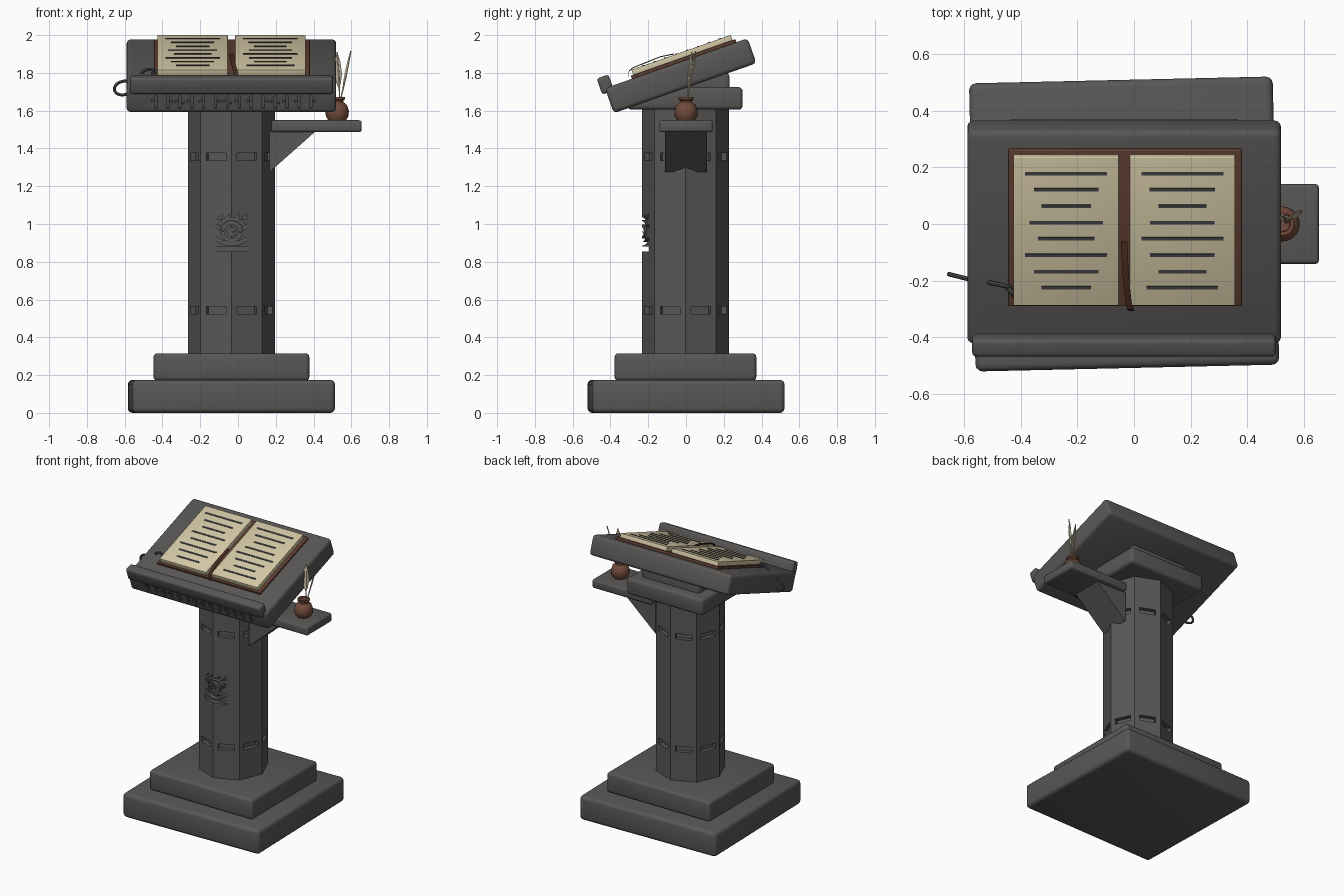
import bpy, bmesh
from math import radians, sin, cos, pi
from mathutils import Matrix, Vector

cube = bpy.data.objects.get("Cube")
if cube:
    bpy.data.objects.remove(cube, do_unlink=True)


def material(name, r, g, b):
    m = bpy.data.materials.new(name)
    m.use_nodes = True
    m.diffuse_color = (r, g, b, 1)
    node = next(n for n in m.node_tree.nodes if n.type == 'BSDF_PRINCIPLED')
    node.inputs["Base Color"].default_value = (r, g, b, 1)
    node.inputs["Roughness"].default_value = 0.8
    return m


STONE = material("dark stone", .1, .096, .092)
PAPER = material("parchment", .66, .58, .38)
LEATHER = material("brown leather", .12, .05, .032)
CLAY = material("fired clay", .17, .07, .045)
RIBBON = material("dark ribbon", .07, .026, .016)
INK = material("ink", .055, .055, .062)
IRON = material("iron", .08, .085, .09)
FEATHER = material("feather", .6, .53, .38)

T = Matrix.Translation
CX = -.035
# Frame of the sloping desk
DESK = T((CX, -.028, 1.785)) @ Matrix.Rotation(radians(19.3), 4, 'X')


def smooth(obj):
    bpy.ops.object.select_all(action='DESELECT')
    obj.select_set(True)
    bpy.context.view_layer.objects.active = obj
    bpy.ops.object.shade_smooth_by_angle(angle=radians(35))


def finish(name, bm, mat, shade=True):
    bmesh.ops.recalc_face_normals(bm, faces=bm.faces[:])
    me = bpy.data.meshes.new(name)
    bm.to_mesh(me)
    bm.free()
    obj = bpy.data.objects.new(name, me)
    bpy.context.collection.objects.link(obj)
    if mat:
        me.materials.append(mat)
    if shade:
        smooth(obj)
    return obj


def add_box(bm, size, matrix):
    bmesh.ops.create_cube(bm, size=1, matrix=matrix @ Matrix.Diagonal((*size, 1)))


def box(name, size, loc, mat, bevel=0, frame=Matrix()):
    bm = bmesh.new()
    add_box(bm, size, Matrix())
    if bevel:
        bmesh.ops.bevel(bm, geom=bm.edges[:], offset=bevel, segments=3,
                        profile=.5, affect='EDGES')
    bm.transform(frame @ T(loc))
    return finish(name, bm, mat)


def add_prism(bm, points, depth, matrix=Matrix()):
    """Outline in x and z, extruded along y and centred on it."""
    face = bm.faces.new([bm.verts.new(matrix @ Vector((x, -depth / 2, z))) for x, z in points])
    new = bmesh.ops.extrude_face_region(bm, geom=[face])["geom"]
    bmesh.ops.translate(bm, verts=[v for v in new if isinstance(v, bmesh.types.BMVert)],
                        vec=matrix.to_3x3() @ Vector((0, depth, 0)))


def arc(cz, r_in, r_out, a0, a1, n=12):
    def side(r, order):
        return [(r * cos(a), cz + r * sin(a))
                for a in (radians(a0 + (a1 - a0) * i / n) for i in order)]
    return side(r_out, range(n + 1)) + side(r_in, range(n, -1, -1))


def cut(obj, bm):
    cutter = finish("cutter", bm, None, False)
    cutter.hide_render = True
    mod = obj.modifiers.new("cut", 'BOOLEAN')
    mod.operation, mod.solver, mod.object = 'DIFFERENCE', 'EXACT', cutter
    mod.use_self = True
    bpy.context.view_layer.objects.active = obj
    bpy.ops.object.modifier_apply(modifier=mod.name)
    bpy.data.objects.remove(cutter, do_unlink=True)
    smooth(obj)


def tube(name, points, radius, mat, closed=False):
    cu = bpy.data.curves.new(name, 'CURVE')
    cu.dimensions, cu.bevel_depth, cu.bevel_resolution = '3D', radius, 2
    cu.use_fill_caps = True
    sp = cu.splines.new('POLY')
    sp.points.add(len(points) - 1)
    for p, co in zip(sp.points, points):
        p.co = (*co, 1)
    sp.use_cyclic_u = closed
    obj = bpy.data.objects.new(name, cu)
    bpy.context.collection.objects.link(obj)
    cu.materials.append(mat)
    bpy.ops.object.select_all(action='DESELECT')
    obj.select_set(True)
    bpy.context.view_layer.objects.active = obj
    bpy.ops.object.convert(target='MESH')
    smooth(bpy.context.view_layer.objects.active)


# Stepped base and capital
box("base_slab", (1.075, 1.02, .175), (0, 0, 0), STONE, .025,
    T((CX, 0, .0875)) @ Matrix.Rotation(radians(1.3), 4, 'Z'))
box("base_step", (.825, .75, .145), (CX, -.003, .243), STONE, .02)
box("capital", (.61, .61, .12), (CX, -.005, 1.665), STONE, .022)
box("capital_neck", (.46, .46, .13), (CX, 0, 1.735), STONE, .02)

# Octagonal column with an edge facing forward
bm = bmesh.new()
bmesh.ops.create_cone(bm, cap_ends=True, segments=8, radius1=.23, radius2=.23, depth=1.34)
axis = T((CX, -.003, 0))
bmesh.ops.rotate(bm, verts=bm.verts[:], matrix=Matrix.Rotation(pi / 2, 3, 'Z'))
bm.transform(axis @ T((0, 0, .96)))
column = finish("column", bm, STONE)

# Two rings of slots
bm = bmesh.new()
for z in (.544, 1.357):
    for i in range(8):
        turn = Matrix.Rotation(radians(22.5 + 45 * i), 4, 'Z')
        add_box(bm, (.06, .112, .04), axis @ turn @ T((.2125, 0, z)))
cut(column, bm)

# Carved eye emblem
bm = bmesh.new()
front = T((CX, -.245, 0))
outlines = [
    [(-.09, .855), (.09, .855), (.09, .882), (-.09, .882)],
    arc(1.03, .125, .145, 232, 308),
    arc(.96, .038, .056, 0, 172), arc(.96, .038, .056, 180, 352),
    arc(.96, .001, .025, 0, 330, 6),
    arc(.945, .075, .09, 35, 145),
]
for x in (-.065, -.025, .025, .065):
    outlines.append([(x - .012, 1.024), (x + .012, 1.024), (x + .018, 1.055), (x, 1.04)])
for s in (-1, 1):
    outlines.append([(s * .06, .965), (s * .09, .985), (s * .085, 1.0), (s * .06, .985)])
for pts in outlines:
    add_prism(bm, pts, .11, front)
cut(column, bm)

# Sloping desk, carved runes and book lip
desk = box("desk", (1.11, .80, .14), (0, 0, 0), STONE, .022, DESK)
bm = bmesh.new()
for i in range(14):
    at = DESK @ T((-.4 + i * .0632, -.4, -.008))
    add_box(bm, (.012, .03, .07), at)
    s = 1 if i % 4 == 1 else -1
    add_prism(bm, [(0, .034), (s * .024, .012), (s * .024, -.004), (0, .016)], .026, at)
    if i % 4 == 2:
        add_prism(bm, [(0, .02), (.022, .002), (.022, -.014), (0, .004)], .024, at)
cut(desk, bm)
box("book_lip", (1.075, .066, .09), (0, -.392, .088), STONE, .014, DESK)

# Open book with written lines
box("book_cover", (.825, .587, .018), (.003, .044, .078), LEATHER, .004, DESK)
widths = {-.205: (.145, .114, .088, .13, .1, .145, .114, .088),
          .206: (.145, .116, .085, .114, .145, .114, .085, .127)}
lines = bmesh.new()
for side, (x, row) in zip(("right", "left"), widths.items()):
    box(side + "_pages", (.373, .557, .032), (x, .0425, .1), PAPER, .003, DESK)
    for i, half in enumerate(row):
        add_box(lines, (half * 2, .012, .004), DESK @ T((x, .26 - i * .0613, .117)))
finish("written_lines", lines, INK)

# Ribbon bookmark
bm = bmesh.new()
path = [(0, .005, .118), (.003, -.07, .128), (.008, -.15, .124), (.016, -.225, .121),
        (.022, -.25, .112), (.026, -.265, .085)]
rows = [[bm.verts.new(DESK @ Vector((x + s, y, z))) for s in (-.011, .011)] for x, y, z in path]
faces = [bm.faces.new((a[0], a[1], b[1], b[0])) for a, b in zip(rows, rows[1:])]
new = bmesh.ops.extrude_face_region(bm, geom=faces)["geom"]
bmesh.ops.translate(bm, verts=[v for v in new if isinstance(v, bmesh.types.BMVert)],
                    vec=(0, -.001, .005))
finish("ribbon_bookmark", bm, RIBBON)

# Iron chain links
for name, centre, rx, rz, turn in (("side_link", (-.605, -.19, 1.72), .052, .036, -14),
                                   ("top_link", (-.475, -.215, 1.79), .042, .028, -12),
                                   ("book_link", (-.437, -.237, 1.79), .022, .022, -50)):
    m = T(centre) @ Matrix.Rotation(radians(turn), 4, 'Z') @ Matrix.Rotation(radians(-12), 4, 'Y')
    tube(name, [m @ Vector((rx * cos(a), 0, rz * sin(a)))
                for a in (2 * pi * i / 20 for i in range(20))], .008, IRON, True)

# Side shelf and bracket
box("shelf", (.478, .283, .063), (.416, 0, 1.518), STONE, .014)
bm = bmesh.new()
add_prism(bm, [(.167, 1.275), (.41, 1.49), (.167, 1.49)], .22)
finish("shelf_bracket", bm, STONE)

# Ink pot turned from a profile
bm = bmesh.new()
profile = [(0, 1.547), (.045, 1.547), (.06, 1.57), (.062, 1.6), (.052, 1.63), (.033, 1.645),
           (.033, 1.655), (.041, 1.66), (.041, 1.672), (.028, 1.672), (.026, 1.645), (0, 1.645)]
vs = [bm.verts.new((r, 0, z)) for r, z in profile]
es = [bm.edges.new(p) for p in zip(vs, vs[1:])]
bmesh.ops.spin(bm, geom=vs + es, cent=(0, 0, 0), axis=(0, 0, 1), angle=2 * pi, steps=20)
bmesh.ops.remove_doubles(bm, verts=bm.verts[:], dist=.0005)
bm.transform(T((.525, 0, 0)))
finish("ink_pot", bm, CLAY)

# Two quills
for name, tip, width in (("broad_quill", (.525, .03, 1.91), .022),
                         ("slim_quill", (.597, .05, 1.915), .009)):
    base, tip = Vector((.538, .005, 1.64)), Vector(tip)
    way = tip - base
    tube(name + "_shaft", [base, base + way * .5 + Vector((.004, 0, 0)), tip], .0035, FEATHER)
    m = T(base) @ way.to_track_quat('Z', 'Y').to_matrix().to_4x4()
    vane = [(0, .28), (.6, .4), (1, .6), (.75, .85), (0, 1), (-.7, .8), (-1, .58), (-.5, .38)]
    bm = bmesh.new()
    add_prism(bm, [(x * width, t * way.length) for x, t in vane], .004, m)
    finish(name + "_vane", bm, FEATHER)
